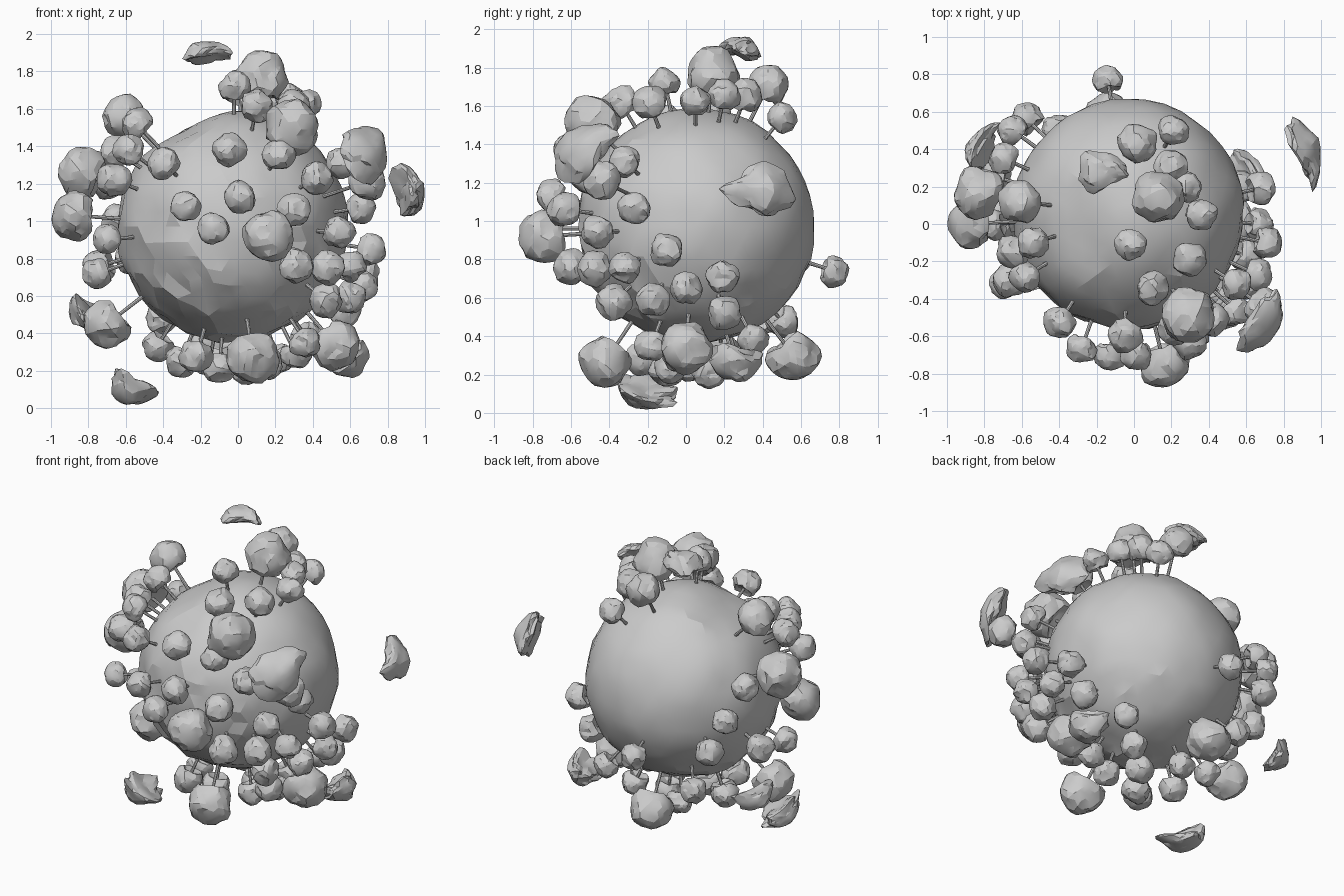
import bpy, bmesh, math, random
from mathutils import Vector, Matrix, noise

if "Cube" in bpy.data.objects:
    bpy.data.objects.remove(bpy.data.objects["Cube"])

random.seed(4)
CENTRE = Vector((-0.03, 0.05, 0.97))
CORE_R = 0.62
SHELL_R = 0.765


def finish(name, bm, angle):
    bmesh.ops.recalc_face_normals(bm, faces=bm.faces)
    me = bpy.data.meshes.new(name)
    bm.to_mesh(me)
    bm.free()
    ob = bpy.data.objects.new(name, me)
    bpy.context.collection.objects.link(ob)
    bpy.ops.object.select_all(action='DESELECT')
    ob.select_set(True)
    bpy.context.view_layer.objects.active = ob
    bpy.ops.object.shade_smooth_by_angle(angle=math.radians(angle))
    return ob


def rough(co, seed, freq):
    return noise.noise(co * freq + Vector((seed, seed * 0.7, -seed)))


# Core ball: gently lumpy, chipped and faceted towards the lower front
bm = bmesh.new()
bmesh.ops.create_icosphere(bm, subdivisions=4, radius=1)
for v in bm.verts:
    d = v.co.normalized()
    chip = max(0.0, min(1.0, 0.45 - d.y * 0.6 - d.z * 0.5))
    cell = noise.cell(d * 4.5 + Vector((3.1, 7.7, 1.3)))
    h = 0.012 * rough(d, 2.0, 2.5) + 0.008 * rough(d, 9.0, 6) + 0.014 * chip * (cell - 0.5)
    # shallow dent on the upper left
    h -= 0.055 * math.exp(-(d - Vector((-0.48, -0.1, 0.87))).length_squared * 7)
    v.co = CENTRE + d * (CORE_R + h)
finish("core_ball", bm, 15)


# Pod: lumpy knob, dented where its thin stalk enters
def pod(name, pos, r):
    pos = Vector(pos)
    out = (pos - CENTRE).normalized()
    turn = out.to_track_quat('Z', 'Y').to_matrix().to_4x4()
    frame = Matrix.Translation(pos) @ turn
    seed = random.uniform(0, 50)
    spin = Matrix.Rotation(random.uniform(0, 6.28), 4, 'Z')
    bm = bmesh.new()
    bmesh.ops.create_icosphere(bm, subdivisions=3, radius=1)
    for v in bm.verts:
        d = v.co.normalized()
        k = 1 + 0.2 * rough(d, seed, 1.3) + 0.1 * rough(d, seed, 2.6)
        p = d * r * k
        p.z *= 0.96
        if d.z < -0.72:
            p.z += r * 1.7 * (-d.z - 0.72)
        v.co = frame @ spin @ p
    start = CENTRE + out * (CORE_R - 0.03)
    mid = (pos + start) / 2
    bmesh.ops.create_cone(
        bm, cap_ends=True, segments=8, radius1=0.011, radius2=0.009,
        depth=(pos - start).length, matrix=Matrix.Translation(mid) @ turn)
    finish(name, bm, 18)


# Shard: loose curved flake floating outside the shell
def shard(i, pos, along, l, w, t):
    pos = Vector(pos)
    n = (pos - CENTRE).normalized()
    a = Vector(along)
    a = (a - n * a.dot(n)).normalized()
    b = n.cross(a)
    bm = bmesh.new()
    bmesh.ops.create_icosphere(bm, subdivisions=3, radius=1)
    for v in bm.verts:
        d = v.co.normalized()
        k = 1 + 0.4 * rough(d, i * 5.3 + 1, 1.4) + 0.12 * rough(d, i * 3.1, 3)
        u, s, h = d.x * k, d.y * k * (1 - 0.3 * d.x), d.z * k
        bend = 0.8 * (0.3 - u * u * 0.7 - s * s * 0.5)
        v.co = pos + a * u * l + b * s * w + n * t * (h * 0.85 + bend)
    finish(f"shard_{i}", bm, 20)


# Small pods: two grid coordinates per pod, the third lies on the shell.
# face: (first axis, second axis, solved axis, side)
SMALL = {
    "top": (0, 1, 2, 1, [(-.02, -.11), (.21, .5), (.2, .31), (.28, .2),
                         (.36, .05), (.3, -.19), (.1, -.34)]),
    "front": (0, 2, 1, -1, [(.22, 1.36), (-.05, 1.38), (.42, 1.23), (.54, .94), (.48, .75),
                            (.31, .76), (.3, 1.06), (.01, 1.13), (-.13, .96), (-.28, 1.08),
                            (-.4, 1.31), (.47, .58)]),
    "right": (1, 2, 0, 1, [(-.32, 1.31), (-.27, 1.07), (-.1, .85), (-.32, .76),
                           (.19, .71), (0, .65), (-.17, .59), (.2, .52)]),
    "left": (1, 2, 0, -1, [(-.28, 1.38), (-.1, 1.52), (-.15, 1.37), (.35, 1.2), (-.3, 1.22),
                           (-.32, .9), (0, .72), (.25, .76), (.5, 1.01), (.56, .8), (.5, .48)]),
    "back": (0, 2, 1, 1, [(-.14, .74)]),
    "bottom": (0, 1, 2, -1, [(.36, -.18), (.31, -.04), (.21, .25), (-.1, -.1), (-.15, .28),
                             (-.43, .19), (.36, .35), (-.22, -.22), (-.3, .02), (.16, -.08),
                             (.05, .12)]),
}
for face, (i, j, k, side, spots) in SMALL.items():
    for n, (p, q) in enumerate(spots):
        pos = [0, 0, 0]
        pos[i], pos[j] = p, q
        rest = SHELL_R ** 2 - (p - CENTRE[i]) ** 2 - (q - CENTRE[j]) ** 2
        pos[k] = CENTRE[k] + side * math.sqrt(max(0.0, rest))
        pod(f"{face}_pod_{n}", pos, random.uniform(0.08, 0.092))

# Large pods: x, y, z, radius
for n, (x, y, z, r) in enumerate([
        (.13, .14, 1.77, .14), (.29, -.49, 1.5, .15), (.16, -.75, .92, .135),
        (-.61, .12, 1.56, .115), (-.83, .17, 1.25, .14), (-.87, 0, 1.03, .13),
        (-.7, .05, .45, .13), (.08, -.42, .27, .135), (.52, 0, .34, .14),
        (-.13, .56, .3, .135), (.02, .43, 1.71, .105), (.69, -.44, 1.21, .1)]):
    pod(f"large_pod_{n}", (x, y, z), r)

# Loose shards: position, long direction, half length, half width, half thickness
shard(0, (-.17, .29, 1.9), (1, 0, 0), .13, .1, .06)
shard(1, (.69, -.54, 1.38), (.4, .7, .5), .19, .13, .07)
shard(2, (.92, .39, 1.16), (0, -1, 0), .18, .13, .07)
shard(3, (-.58, -.2, .1), (0, 1, 0), .17, .12, .07)
shard(4, (-.82, .42, .5), (.5, .8, 0), .13, .1, .06)
shard(5, (.6, .27, .26), (0, 1, 0), .13, .11, .08)
